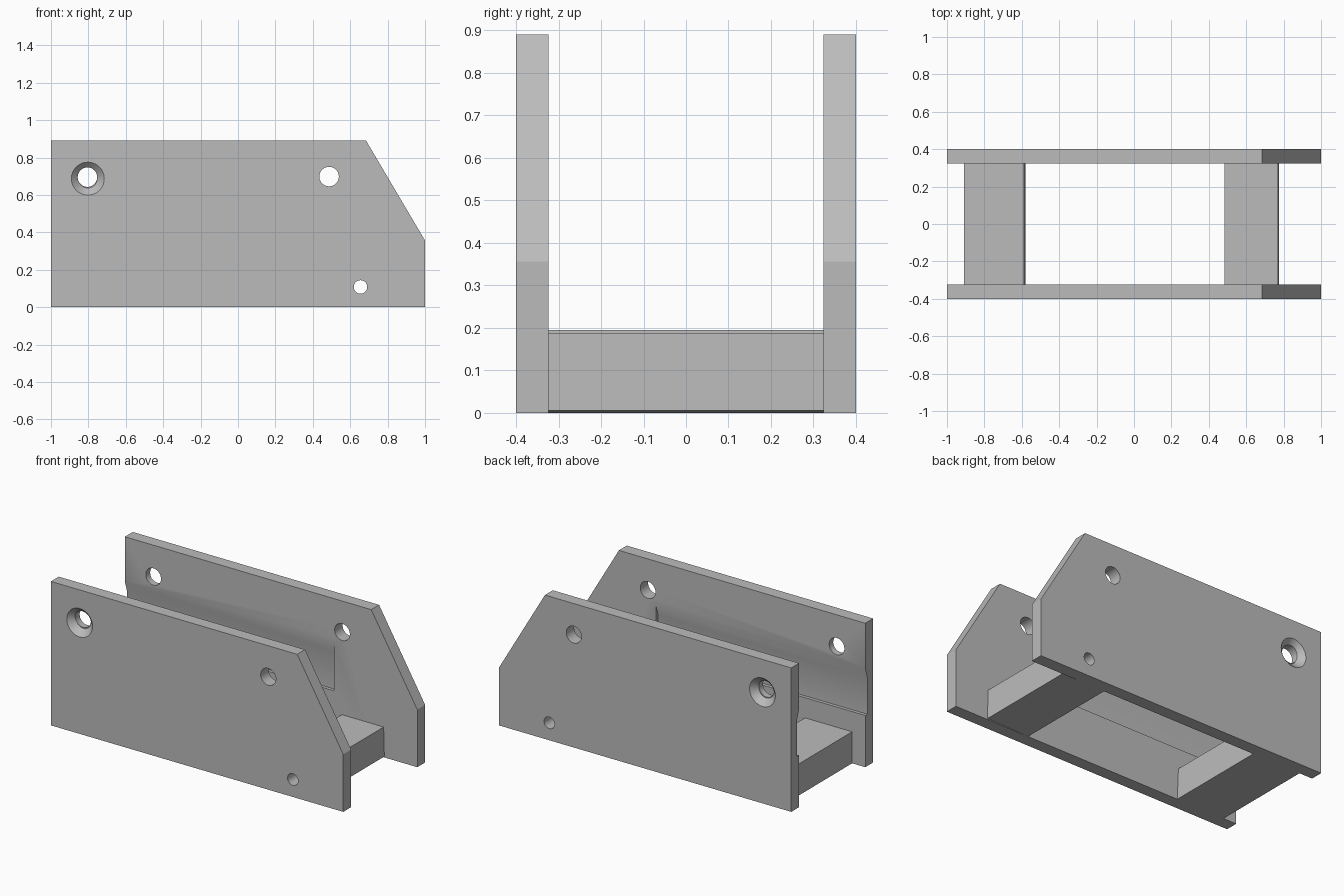
import bpy
import bmesh
from mathutils import Vector

cube = bpy.data.objects.get("Cube")
if cube:
    bpy.data.objects.remove(cube, do_unlink=True)

OUTER, INNER = 0.4, 0.323
GROOVE_DEPTH, GROOVE_END = 0.02, 0.43

grey = bpy.data.materials.new("plain_grey")
grey.use_nodes = True
colour = (0.5, 0.5, 0.5, 1)
grey.diffuse_color = colour
grey.node_tree.nodes["Principled BSDF"].inputs["Base Color"].default_value = colour


def finish(name, bm):
    bmesh.ops.recalc_face_normals(bm, faces=bm.faces)
    mesh = bpy.data.meshes.new(name)
    bm.to_mesh(mesh)
    bm.free()
    mesh.materials.append(grey)
    obj = bpy.data.objects.new(name, mesh)
    bpy.context.collection.objects.link(obj)
    return obj


def prism(name, points, sweep):
    """Extrude a closed outline along a vector."""
    bm = bmesh.new()
    face = bm.faces.new([bm.verts.new(p) for p in points])
    ends = bmesh.ops.extrude_face_region(bm, geom=[face])["geom"]
    verts = [v for v in ends if isinstance(v, bmesh.types.BMVert)]
    bmesh.ops.translate(bm, verts=verts, vec=Vector(sweep))
    return finish(name, bm)


def drill(x, z, r1, r2, y1, y2):
    """Round cutter along y, radius r1 at y1 and r2 at y2."""
    bpy.ops.mesh.primitive_cone_add(
        vertices=48, radius1=r1, radius2=r2, depth=abs(y2 - y1),
        location=(x, (y1 + y2) / 2, z),
        rotation=(1.5707963 if y2 < y1 else -1.5707963, 0, 0))
    return bpy.context.object


def cut(obj, cutters):
    for cutter in cutters:
        mod = obj.modifiers.new("cut", "BOOLEAN")
        mod.operation, mod.solver, mod.object = "DIFFERENCE", "EXACT", cutter
        bpy.ops.object.select_all(action="DESELECT")
        bpy.context.view_layer.objects.active = obj
        obj.select_set(True)
        bpy.ops.object.modifier_apply(modifier=mod.name)
        bpy.data.objects.remove(cutter, do_unlink=True)
    bpy.ops.object.shade_smooth_by_angle(angle=0.5)


# Side plates with a sloped corner, bolt holes, countersink and inner groove
outline = [(-1, 0), (1, 0), (1, 0.356), (0.685, 0.89), (-1, 0.89)]
for name, s in (("front_side_plate", -1), ("back_side_plate", 1)):
    plate = prism(name, [(x, s * INNER, z) for x, z in outline],
                  (0, s * (OUTER - INNER), 0))
    deep = INNER + GROOVE_DEPTH
    groove_profile = [(INNER - 0.05, 0.32), (deep, 0.32), (deep, 0.55),
                      (INNER, 0.61), (INNER - 0.05, 0.61)]
    groove = prism("groove_cutter", [(-1.1, s * y, z) for y, z in groove_profile],
                   (1.1 + GROOVE_END, 0, 0))
    holes = [drill(x, z, r, r, s * 0.25, s * 0.5)
             for x, z, r in ((-0.805, 0.695, 0.052), (0.487, 0.698, 0.052),
                             (0.655, 0.108, 0.036))]
    sink = drill(-0.803, 0.687, 0.05, 0.098, s * (OUTER - 0.038), s * (OUTER + 0.01))
    cut(plate, [groove, sink] + holes)

# Cross bars joining the plates
span = (0, 2 * INNER, 0)
rear = [(-0.91, 0), (-0.58, 0), (-0.588, 0.195), (-0.91, 0.195)]
prism("left_end_bar", [(x, -INNER, z) for x, z in rear], span)
fore = [(0.485, 0), (0.775, 0.006), (0.77, 0.187), (0.485, 0.187)]
bar = prism("right_end_bar", [(x, -INNER, z) for x, z in fore], span)
cut(bar, [drill(0.655, 0.108, 0.036, 0.036, -0.5, 0.5)])
